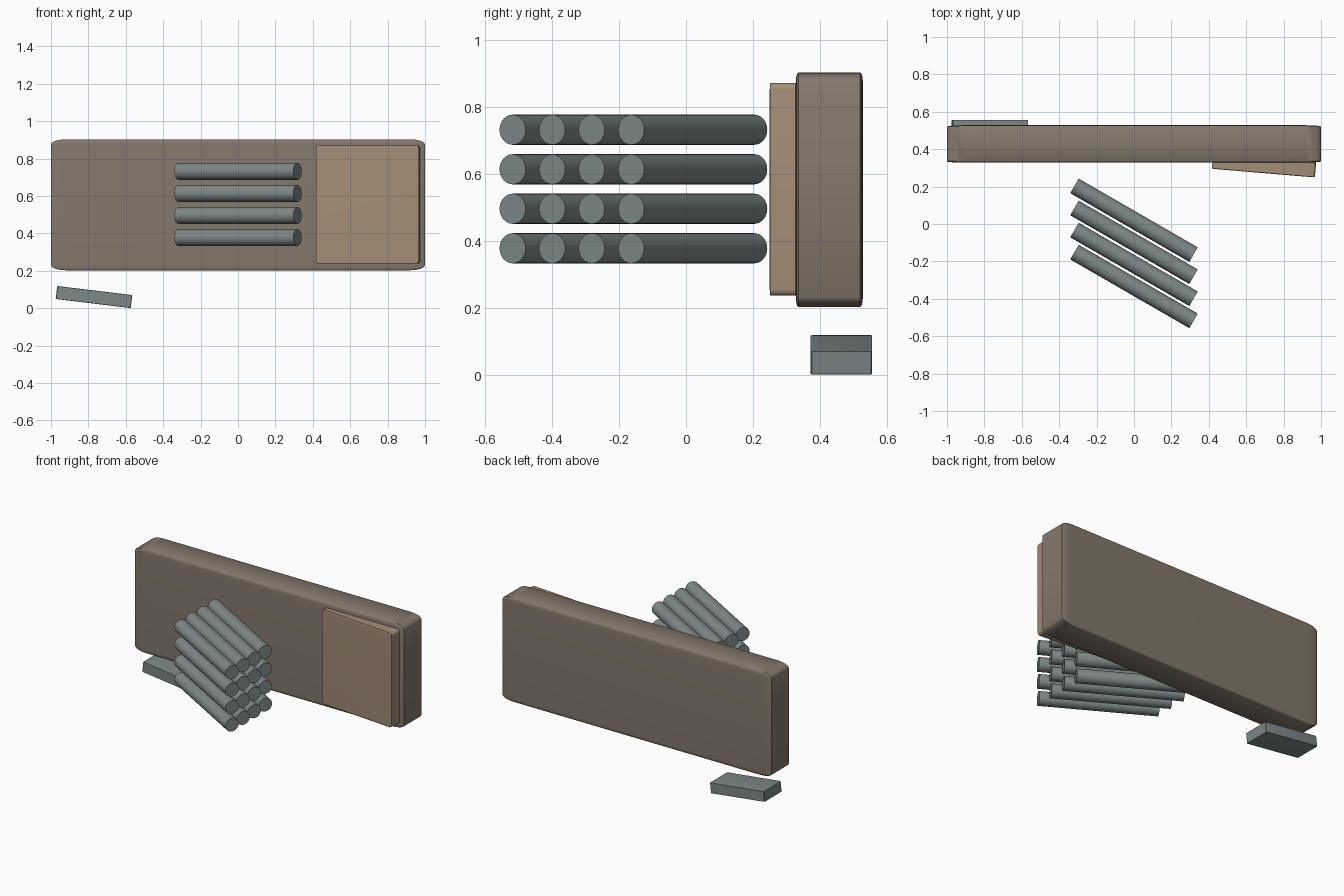
import bpy, bmesh, math
from mathutils import Matrix

if "Cube" in bpy.data.objects:
    bpy.data.objects.remove(bpy.data.objects["Cube"])


def material(name, rgb):
    m = bpy.data.materials.new(name)
    m.diffuse_color = (*rgb, 1)
    m.use_nodes = True
    m.node_tree.nodes["Principled BSDF"].inputs["Base Color"].default_value = m.diffuse_color
    return m


body_mat = material("body_brown", (0.235, 0.19, 0.15))
panel_mat = material("panel_tan", (0.36, 0.27, 0.185))
metal_mat = material("metal_grey", (0.21, 0.245, 0.245))


def finish(bm, name, loc, rot, mat):
    bmesh.ops.recalc_face_normals(bm, faces=bm.faces)
    mesh = bpy.data.meshes.new(name)
    bm.to_mesh(mesh)
    bm.free()
    mesh.materials.append(mat)
    ob = bpy.data.objects.new(name, mesh)
    bpy.context.collection.objects.link(ob)
    ob.location, ob.rotation_euler = loc, rot
    bpy.ops.object.select_all(action='DESELECT')
    bpy.context.view_layer.objects.active = ob
    ob.select_set(True)
    bpy.ops.object.shade_smooth_by_angle(angle=math.radians(35))
    return ob


# Box whose edges are rounded before it is stretched to size
def rounded_box(name, size, loc, mat, rot=(0, 0, 0), bevel=0.04, segments=4):
    bm = bmesh.new()
    bmesh.ops.create_cube(bm, size=1)
    bmesh.ops.bevel(bm, geom=bm.edges[:], offset=bevel, segments=segments,
                    profile=0.5, affect='EDGES')
    bmesh.ops.scale(bm, vec=size, verts=bm.verts)
    return finish(bm, name, loc, rot, mat)


# Cylinder lying along its local x axis
def rod(name, radius, length, loc, rot, mat):
    bm = bmesh.new()
    bmesh.ops.create_cone(bm, cap_ends=True, segments=32, radius1=radius,
                          radius2=radius, depth=length,
                          matrix=Matrix.Rotation(math.pi / 2, 4, 'Y'))
    return finish(bm, name, loc, rot, mat)


# Long main block
rounded_box("main_body", (2.0, 0.2, 0.7), (0, 0.428, 0.553), body_mat)

# Slightly opened cover plate on the front right
rounded_box("cover_plate", (0.553, 0.08, 0.635), (0.695, 0.312, 0.554), panel_mat,
            rot=(0, 0, math.radians(-4.8)), bevel=0.03)

# Tilted loose block under the left end
rounded_box("loose_block", (0.404, 0.184, 0.07), (-0.77, 0.464, 0.06), metal_mat,
            rot=(0, math.radians(6.9), 0), bevel=0.02, segments=2)

# Four by four stack of slanted rods
for row in range(4):
    for col in range(4):
        rod(f"rod_{row}_{col}", 0.045, 0.735,
            (0, 0.02 - 0.118 * col, 0.378 + 0.118 * row),
            (0, 0, math.radians(-30)), metal_mat)
